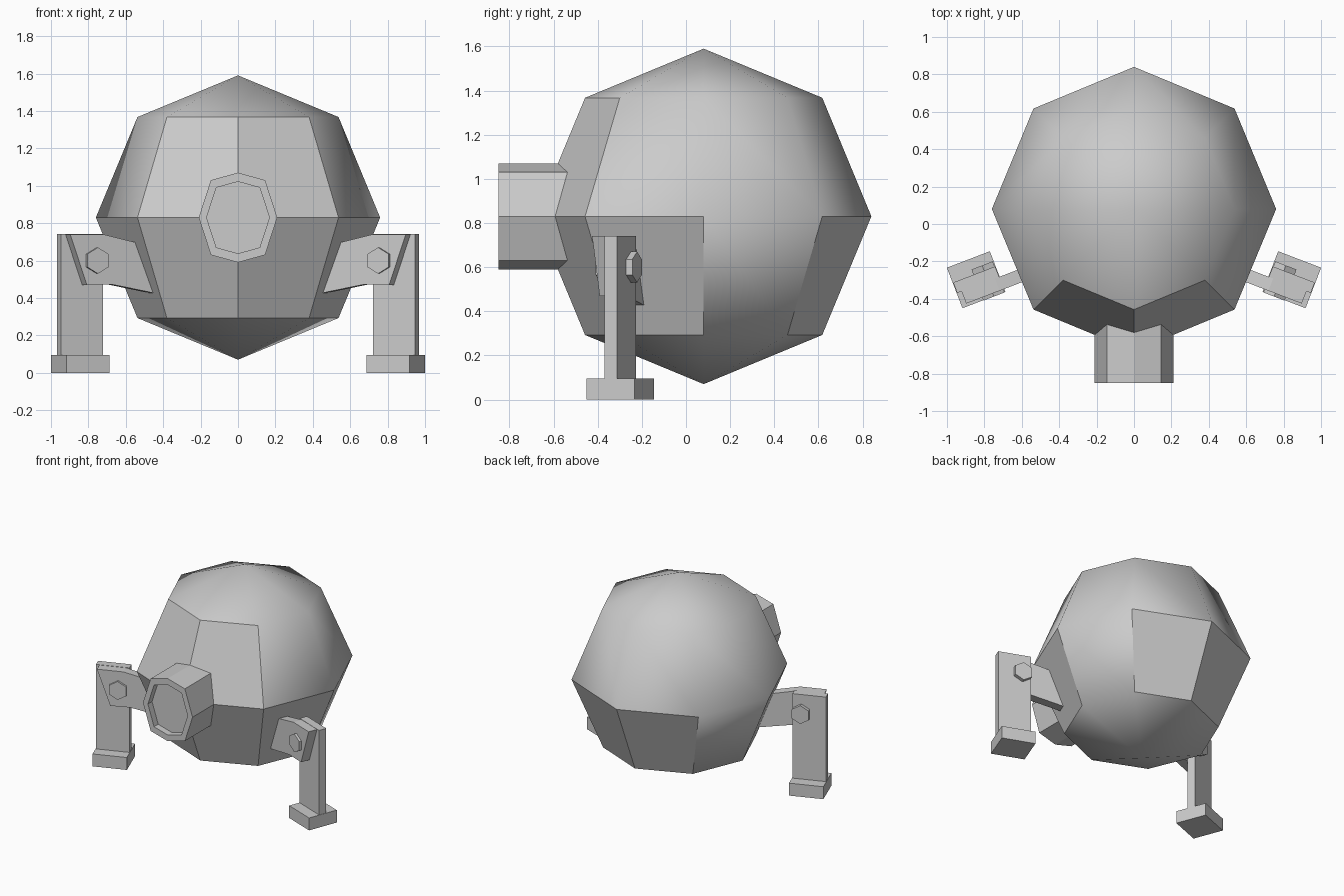
import bpy, bmesh, math
from mathutils import Vector, Matrix

if "Cube" in bpy.data.objects:
    bpy.data.objects.remove(bpy.data.objects["Cube"])

CENTRE = Vector((0, 0.08, 0.83))
R = 0.76


def finish(bm, name):
    bmesh.ops.recalc_face_normals(bm, faces=bm.faces)
    me = bpy.data.meshes.new(name)
    bm.to_mesh(me)
    bm.free()
    ob = bpy.data.objects.new(name, me)
    bpy.context.collection.objects.link(ob)
    return ob


def prism(name, profile, d0, d1, matrix, flip=False):
    """Extrude an (x, z) profile from depth y=d0 to y=d1, then place it."""
    bm = bmesh.new()
    face = bm.faces.new([bm.verts.new((x, d0, z)) for x, z in profile])
    ext = bmesh.ops.extrude_face_region(bm, geom=[face], use_keep_orig=True)
    moved = [g for g in ext["geom"] if isinstance(g, bmesh.types.BMVert)]
    bmesh.ops.translate(bm, vec=(0, d1 - d0, 0), verts=moved)
    bm.transform(matrix)
    if flip:
        bm.transform(Matrix.Scale(-1, 4, (1, 0, 0)))
    return finish(bm, name)


def box(x0, x1, z0, z1):
    return [(x0, z0), (x1, z0), (x1, z1), (x0, z1)]


# Body: eight-sided ball, smooth apart from flat panels
bm = bmesh.new()
bmesh.ops.create_uvsphere(bm, u_segments=8, v_segments=4, radius=R)
for f in bm.faces:
    c = f.calc_center_median()
    az = math.degrees(math.atan2(c.y, abs(c.x)))
    middle = len(f.verts) == 4
    front = middle and az < -50
    side_low = middle and c.z < 0 and -45 < az < 0
    back_low = middle and c.z < 0 and az > 50
    f.smooth = not (front or side_low or back_low)
bm.transform(Matrix.Translation(CENTRE))
finish(bm, "body")

# Front barrel with a shallow recess in its face
octagon = [(0, 0.24), (0.145, 0.20), (0.21, 0), (0.145, -0.20),
           (0, -0.24), (-0.145, -0.20), (-0.21, 0), (-0.145, 0.20)]
rings = [(1, -0.45), (1, -0.85), (0.8, -0.85), (0.8, -0.80)]
bm = bmesh.new()
loops = [[bm.verts.new((x * s, y, CENTRE.z + z * s)) for x, z in octagon] for s, y in rings]
for a, b in zip(loops, loops[1:]):
    for i in range(8):
        j = (i + 1) % 8
        bm.faces.new((a[i], a[j], b[j], b[i]))
bm.faces.new(loops[0])
bm.faces.new(loops[-1])
finish(bm, "front_barrel")

# Legs: local x runs outward from the body, local y across the leg
leg = Matrix.Translation((0.844, -0.298, 0)) @ Matrix.Rotation(math.radians(-21), 4, "Z")
arm = [(0.095, 0.74), (-0.096, 0.74), (-0.268, 0.70), (-0.33, 0.685),
       (-0.42, 0.42), (-0.366, 0.43), (-0.142, 0.473), (0.0, 0.47)]
bolt = [(-0.057 + 0.07 * math.sin(i * math.pi / 3), 0.60 + 0.07 * math.cos(i * math.pi / 3))
        for i in range(6)]
for side, flip in (("right", False), ("left", True)):
    prism(side + "_foot", box(-0.123, 0.123, 0, 0.095), -0.116, 0.116, leg, flip)
    prism(side + "_post", box(-0.12, 0.12, 0.095, 0.742), -0.03, 0.03, leg, flip)
    prism(side + "_arm", arm, -0.10, -0.03, leg, flip)
    prism(side + "_bolt", bolt, -0.118, 0.06, leg, flip)
